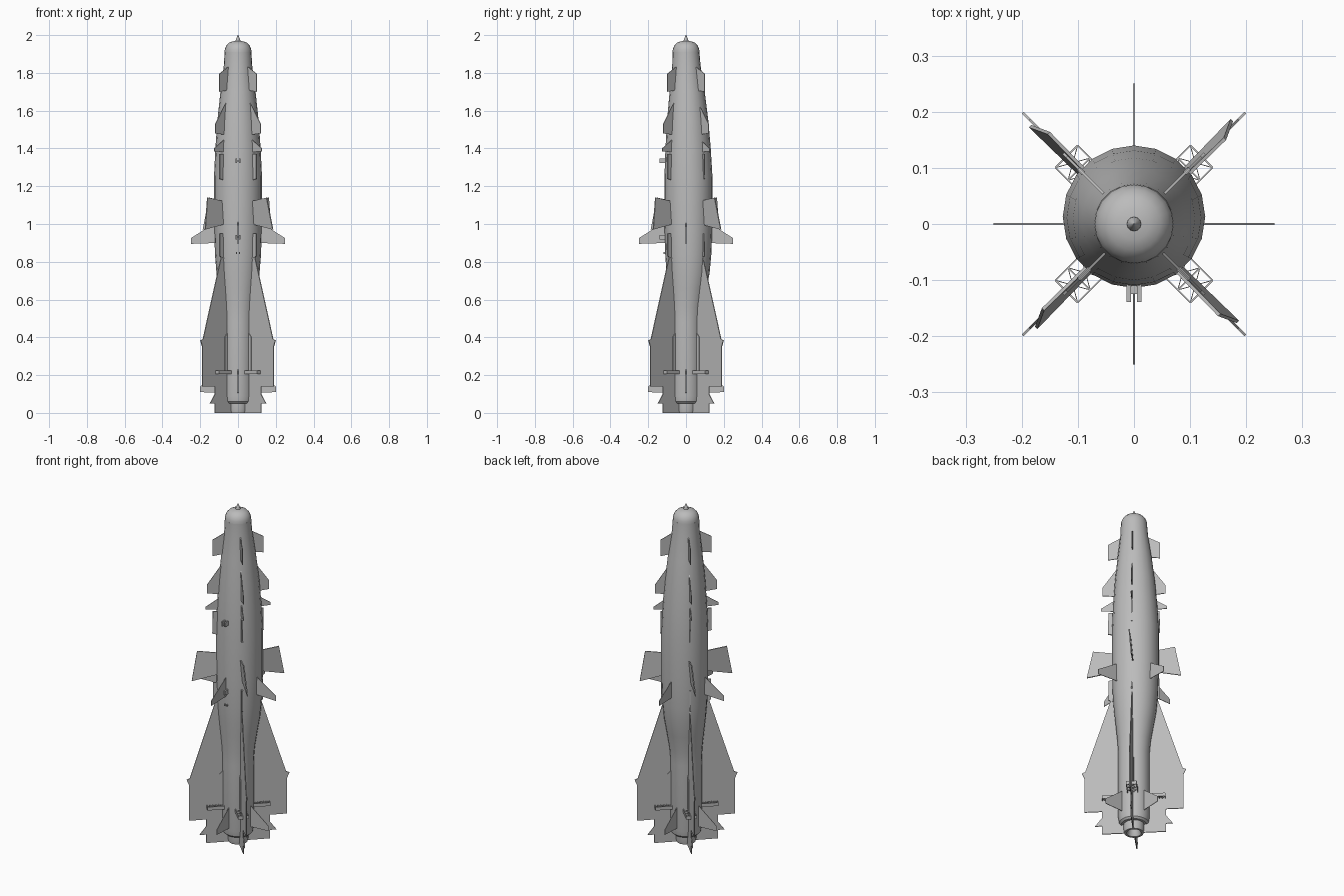
import bpy, bmesh, math
from mathutils import Matrix, Vector

cube = bpy.data.objects.get("Cube")
if cube:
    bpy.data.objects.remove(cube)

grey = bpy.data.materials.new("plain_grey")
grey.use_nodes = True
grey.diffuse_color = (0.5, 0.5, 0.5, 1)
grey.node_tree.nodes["Principled BSDF"].inputs["Base Color"].default_value = (0.5, 0.5, 0.5, 1)

DIAGONALS = [45, 135, 225, 315]
AXES = [0, 90, 180, 270]


def finish(name, bm, smooth=False):
    bmesh.ops.recalc_face_normals(bm, faces=bm.faces)
    mesh = bpy.data.meshes.new(name)
    bm.to_mesh(mesh)
    bm.free()
    mesh.materials.append(grey)
    obj = bpy.data.objects.new(name, mesh)
    bpy.context.collection.objects.link(obj)
    if smooth:
        bpy.ops.object.select_all(action="DESELECT")
        obj.select_set(True)
        bpy.context.view_layer.objects.active = obj
        bpy.ops.object.shade_smooth_by_angle(angle=math.radians(35))
    return obj


def lathe(name, profile, sides):
    """Rings of (height, radius, y offset) bridged into a closed skin."""
    bm = bmesh.new()
    rings = []
    for z, r, off in profile:
        ring = []
        for i in range(sides):
            a = math.tau * i / sides
            ring.append(bm.verts.new((r * math.cos(a), off + r * math.sin(a), z)))
        rings.append(ring)
    for low, high in zip(rings, rings[1:]):
        for i in range(sides):
            j = (i + 1) % sides
            bm.faces.new((low[i], low[j], high[j], high[i]))
    bm.faces.new(rings[0][::-1])
    bm.faces.new(rings[-1])
    return finish(name, bm, True)


def add_box(bm, low, high):
    low, high = Vector(low), Vector(high)
    mat = Matrix.Translation((low + high) / 2) @ Matrix.Diagonal((*(high - low), 1))
    bmesh.ops.create_cube(bm, size=1, matrix=mat)


def fins(name, outline, angles, thick=0.004, cant=0):
    """Flat plates from a (radius, height) outline, repeated round the body."""
    mid = sum(z for r, z in outline) / len(outline)
    for n, angle in enumerate(angles, 1):
        bm = bmesh.new()
        face = bm.faces.new([bm.verts.new((r, -thick / 2, z)) for r, z in outline])
        grown = bmesh.ops.extrude_face_region(bm, geom=[face])["geom"]
        bmesh.ops.translate(bm, vec=(0, thick, 0),
                            verts=[g for g in grown if isinstance(g, bmesh.types.BMVert)])
        pivot = Matrix.Translation((0, 0, mid))
        tilt = pivot @ Matrix.Rotation(math.radians(cant), 4, "X") @ pivot.inverted()
        bm.transform(Matrix.Rotation(math.radians(angle), 4, "Z") @ tilt)
        finish(f"{name}_{n}", bm)


# Hull, slightly off centre along its swollen middle
lathe("hull", [
    (0.05, 0.07, 0), (0.06, 0.08, 0), (0.09, 0.085, 0), (0.48, 0.085, 0),
    (0.56, 0.09, 0.002), (0.66, 0.103, 0.007), (0.74, 0.114, 0.011),
    (0.84, 0.122, 0.012), (1.0, 0.127, 0.013), (1.25, 0.127, 0.013),
    (1.4, 0.12, 0.011), (1.55, 0.109, 0.009), (1.7, 0.093, 0.006),
    (1.84, 0.075, 0.002), (1.91, 0.071, 0)], 20)

# Rounded nose cap and pointed tip
lathe("nose_cap", [(1.905, 0.071, 0), (1.925, 0.07, 0), (1.945, 0.062, 0),
                   (1.96, 0.047, 0), (1.967, 0.028, 0), (1.97, 0.008, 0)], 20)
lathe("nose_tip", [(1.96, 0.014, 0), (1.975, 0.012, 0), (1.99, 0.006, 0), (2.0, 0.001, 0)], 12)

# Hollow exhaust nozzle
lathe("nozzle", [(0.04, 0.026, 0), (0.005, 0.036, 0), (0, 0.04, 0), (0, 0.052, 0),
                 (0.02, 0.056, 0), (0.06, 0.056, 0)], 20)

# Fins on the diagonals, from nose to tail
fins("nose_fin", [(0.06, 1.84), (0.14, 1.795), (0.14, 1.7), (0.06, 1.71)], DIAGONALS)
fins("forward_fin", [(0.08, 1.66), (0.17, 1.53), (0.17, 1.48), (0.08, 1.47)], DIAGONALS)
fins("small_fin", [(0.1, 1.45), (0.178, 1.4), (0.178, 1.385), (0.1, 1.38)], DIAGONALS)
fins("upper_strake", [(0.1, 1.37), (0.138, 1.37), (0.14, 1.24), (0.1, 1.23)], DIAGONALS, 0.008)
fins("control_fin", [(0.1, 1.12), (0.222, 1.14), (0.254, 0.97), (0.1, 1.0)], DIAGONALS, 0.006, 5)
fins("lower_strake", [(0.1, 0.95), (0.137, 0.95), (0.137, 0.83), (0.1, 0.81)], DIAGONALS, 0.008)
fins("tail_wing", [(0.1, 0.88), (0.125, 0.83), (0.263, 0.39), (0.281, 0.383), (0.267, 0.35),
                   (0.267, 0.14), (0.173, 0.14), (0.173, 0.1), (0.21, 0.05), (0.173, 0.05),
                   (0.173, 0), (0.05, 0), (0.05, 0.3)], DIAGONALS, 0.005)
fins("wing_fairing", [(0.07, 0.44), (0.105, 0.4), (0.105, 0.22), (0.07, 0.2)], DIAGONALS, 0.012)

# Fins on the main axes
fins("middle_fin", [(0.1, 1.02), (0.25, 0.925), (0.25, 0.895), (0.1, 0.9)], AXES, 0.003)
fins("tail_fin", [(0.07, 0.24), (0.2, 0.14), (0.2, 0.11), (0.07, 0.105)], AXES, 0.003)

# Lattice vanes: thin frames with crossed webs, either side of each tail wing
for n, angle in enumerate(DIAGONALS, 1):
    bm = bmesh.new()
    inner, outer, half, w = 0.075, 0.17, 0.028, 0.0015
    for y in (-half, half):
        add_box(bm, (inner, y - w, 0.205), (outer, y + w, 0.225))
    cells = 3
    step = (outer - inner) / cells
    for i in range(1, cells + 1):
        x = inner + i * step
        add_box(bm, (x - w, -half, 0.205), (x + w, half, 0.225))
        for side in (-1, 1):
            web = Matrix.Translation((x - step / 2, 0, 0.215))
            web = web @ Matrix.Rotation(side * math.atan2(2 * half, step), 4, "Z")
            web = web @ Matrix.Diagonal((math.hypot(step, 2 * half), 0.0015, 0.018, 1))
            bmesh.ops.create_cube(bm, size=1, matrix=web)
    bm.transform(Matrix.Rotation(math.radians(angle), 4, "Z"))
    finish(f"lattice_vane_{n}", bm)

# Hanger lugs along the front
for name, z in (("upper_lug", 1.335), ("lower_lug", 0.93)):
    bm = bmesh.new()
    for s in (-1, 1):
        add_box(bm, (s * 0.009 - 0.004, -0.139, z - 0.013), (s * 0.009 + 0.004, -0.1, z + 0.013))
    add_box(bm, (-0.009, -0.125, z - 0.005), (0.009, -0.1, z + 0.005))
    finish(name, bm)
bm = bmesh.new()
for s in (-1, 1):
    add_box(bm, (s * 0.007 - 0.003, -0.118, 0.842), (s * 0.007 + 0.003, -0.1, 0.852))
finish("connector_pins", bm)
